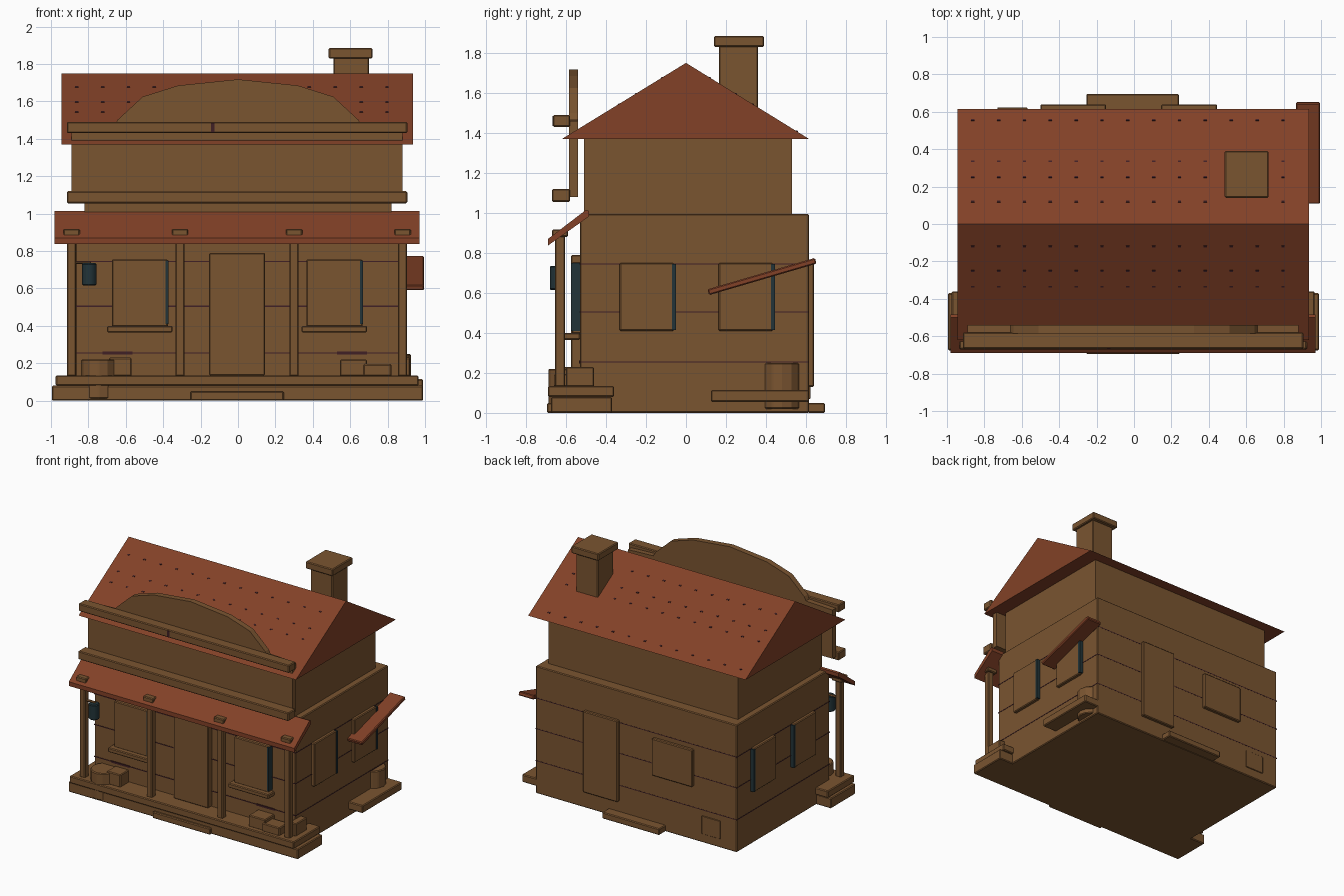
import bpy, bmesh, math
from mathutils import Matrix, Vector

if "Cube" in bpy.data.objects:
    bpy.data.objects.remove(bpy.data.objects["Cube"])


def material(name, rgb):
    m = bpy.data.materials.new(name)
    m.diffuse_color = (*rgb, 1)
    m.use_nodes = True
    m.node_tree.nodes["Principled BSDF"].inputs["Base Color"].default_value = m.diffuse_color
    return m


WOOD = material("brown wood", (0.195, 0.09, 0.03))
ROOF = material("red roof", (0.225, 0.053, 0.02))
TEAL = material("dark teal", (0.016, 0.034, 0.040))
DARK = material("dark seam", (0.05, 0.014, 0.018))


def finish(name, bm, mat, bevel=0):
    bmesh.ops.recalc_face_normals(bm, faces=bm.faces)
    me = bpy.data.meshes.new(name)
    bm.to_mesh(me)
    bm.free()
    me.materials.append(mat)
    ob = bpy.data.objects.new(name, me)
    bpy.context.collection.objects.link(ob)
    if bevel:
        mod = ob.modifiers.new("bevel", "BEVEL")
        mod.width = bevel
        mod.segments = 1
    return ob


def add_box(bm, x, y, z, tilt=0):
    size = Vector((x[1] - x[0], y[1] - y[0], z[1] - z[0]))
    mid = Vector((x[0] + x[1], y[0] + y[1], z[0] + z[1])) / 2
    mat = Matrix.Translation(mid) @ Matrix.Rotation(tilt, 4, 'X') @ Matrix.Diagonal((*size, 1))
    bmesh.ops.create_cube(bm, size=1, matrix=mat)


def box(name, x, y, z, mat=WOOD, bevel=0.006, tilt=0):
    bm = bmesh.new()
    add_box(bm, x, y, z, tilt)
    return finish(name, bm, mat, bevel)


def prism(name, pts, lo, hi, axis, mat=WOOD):
    # extrude a 2D profile along x (profile in yz) or y (profile in xz)
    bm = bmesh.new()
    place = (lambda p: (lo, *p)) if axis == 'x' else (lambda p: (p[0], lo, p[1]))
    face = bm.faces.new([bm.verts.new(place(p)) for p in pts])
    out = bmesh.ops.extrude_face_region(bm, geom=[face])
    step = Vector((hi - lo, 0, 0) if axis == 'x' else (0, hi - lo, 0))
    bmesh.ops.translate(bm, vec=step, verts=[v for v in out["geom"] if isinstance(v, bmesh.types.BMVert)])
    return finish(name, bm, mat)


def cylinder(name, x, y, r, z, mat=WOOD, sides=12, bevel=0.006):
    bm = bmesh.new()
    bmesh.ops.create_cone(bm, cap_ends=True, segments=sides, radius1=r, radius2=r, depth=z[1] - z[0],
                          matrix=Matrix.Translation((x, y, (z[0] + z[1]) / 2)))
    return finish(name, bm, mat, bevel)


# building shell
box("lower_walls", (-0.87, 0.87), (-0.53, 0.615), (0, 0.995))
box("upper_walls", (-0.82, 0.82), (-0.51, 0.53), (0.98, 1.385), bevel=0)
prism("main_roof", [(-0.62, 1.37), (0.615, 1.37), (0, 1.75)], -0.945, 0.935, 'x', ROOF)

# chimney
box("chimney_shaft", (0.51, 0.70), (0.165, 0.36), (1.45, 1.84))
box("chimney_cap", (0.485, 0.72), (0.14, 0.39), (1.83, 1.885))

# false front with arched top
prism("false_front", [(-0.89, 1.08), (0.88, 1.08), (0.88, 1.46), (0.66, 1.47), (0.645, 1.50), (0.51, 1.625),
                      (0.32, 1.685), (0, 1.718), (-0.32, 1.685), (-0.51, 1.625), (-0.645, 1.50),
                      (-0.66, 1.47), (-0.89, 1.46)], -0.585, -0.54, 'y')
box("lower_cornice", (-0.915, 0.905), (-0.67, -0.58), (1.055, 1.12))
box("upper_cornice", (-0.915, 0.905), (-0.665, -0.58), (1.43, 1.49))
box("cornice_joint", (-0.145, -0.125), (-0.668, -0.66), (1.435, 1.485), DARK, 0)

# porch
box("porch_base", (-0.995, 0.99), (-0.675, -0.37), (0, 0.08))
box("porch_deck", (-0.975, 0.965), (-0.69, -0.36), (0.08, 0.135))
box("front_step", (-0.255, 0.245), (-0.695, -0.63), (0, 0.05))
prism("porch_roof", [(-0.69, 0.837), (-0.69, 0.87), (-0.50, 1.015), (-0.485, 1.01), (-0.485, 0.982)],
      -0.98, 0.97, 'x', ROOF)
for i, x in enumerate((-0.89, -0.31, 0.30, 0.88)):
    box(f"porch_post_{i}", (x - 0.024, x + 0.024), (-0.655, -0.605), (0.13, 0.90))
    box(f"post_cap_{i}", (x - 0.044, x + 0.044), (-0.67, -0.59), (0.88, 0.918))

# front door and windows
box("front_door", (-0.155, 0.145), (-0.575, -0.52), (0.135, 0.79))
for i, x in enumerate((-0.525, 0.515)):
    box(f"front_window_{i}", (x - 0.15, x + 0.15), (-0.57, -0.52), (0.395, 0.755))
    box(f"front_window_edge_{i}", (x + 0.138, x + 0.154), (-0.576, -0.53), (0.41, 0.75), TEAL, 0)
    box(f"front_sill_{i}", (x - 0.175, x + 0.175), (-0.61, -0.53), (0.365, 0.40))

# side windows, both sides
for side, s in (("right", 1), ("left", -1)):
    for i, y in enumerate((-0.19, 0.305)):
        def sx(a, b):
            return tuple(sorted((s * a, s * b)))
        box(f"{side}_window_{i}", sx(0.86, 0.895), (y - 0.142, y + 0.13), (0.41, 0.75))
        box(f"{side}_window_edge_{i}", sx(0.865, 0.90), (y + 0.12, y + 0.14), (0.415, 0.745), TEAL, 0)

# back door, window, hatch and step
box("back_door", (0.145, 0.445), (0.60, 0.64), (0.13, 0.765))
box("back_window", (-0.50, -0.15), (0.60, 0.64), (0.42, 0.71))
box("back_hatch", (-0.73, -0.57), (0.60, 0.622), (0.07, 0.21), bevel=0.002)
box("back_step", (-0.255, 0.24), (0.61, 0.695), (0, 0.05))

# right side awning, bench and barrel
box("side_awning", (0.865, 0.995), (0.10, 0.66), (0.667, 0.697), ROOF, tilt=math.atan2(0.155, 0.53))
box("side_bench", (0.85, 0.99), (0.125, 0.615), (0.055, 0.115))
cylinder("side_barrel", 0.83, 0.48, 0.095, (0.02, 0.25))

# porch clutter
cylinder("porch_barrel", -0.745, -0.595, 0.095, (0.01, 0.22))
box("porch_crate", (-0.69, -0.57), (-0.64, -0.53), (0.13, 0.23))
box("tall_crate", (0.545, 0.69), (-0.65, -0.53), (0.13, 0.22))
box("low_crate", (0.67, 0.82), (-0.66, -0.55), (0.13, 0.195))
box("corner_crate", (0.86, 0.92), (-0.60, -0.46), (0.13, 0.23))
cylinder("lantern", -0.795, -0.643, 0.04, (0.615, 0.735), TEAL, 10)
box("lantern_bracket", (-0.87, -0.785), (-0.645, -0.625), (0.73, 0.745))

# thin dark plank seams round the lower walls
for i, z in enumerate((0.255, 0.505, 0.745)):
    box(f"wall_seam_{i}", (-0.872, 0.872), (-0.533, 0.616), (z - 0.003, z + 0.003), DARK, 0)
for i, x in enumerate((-0.645, 0.61)):
    box(f"short_seam_{i}", (x - 0.08, x + 0.08), (-0.536, -0.525), (0.248, 0.262), DARK, 0)

# small dark shingle marks on both roof slopes
bm = bmesh.new()
slope = math.atan2(0.38, 0.6175)
for i in range(13):
    x = -0.862 + i * 0.1382
    for y in (0.12, 0.25, 0.335, 0.555):
        for s in (1, -1):
            if 0.47 < x < 0.74 and s > 0 and 0.1 < y < 0.4:
                continue
            zc = 1.75 - y * 0.616
            add_box(bm, (x - 0.009, x + 0.009), (s * y - 0.005, s * y + 0.005), (zc - 0.003, zc + 0.003), -s * slope)
finish("roof_marks", bm, DARK)
